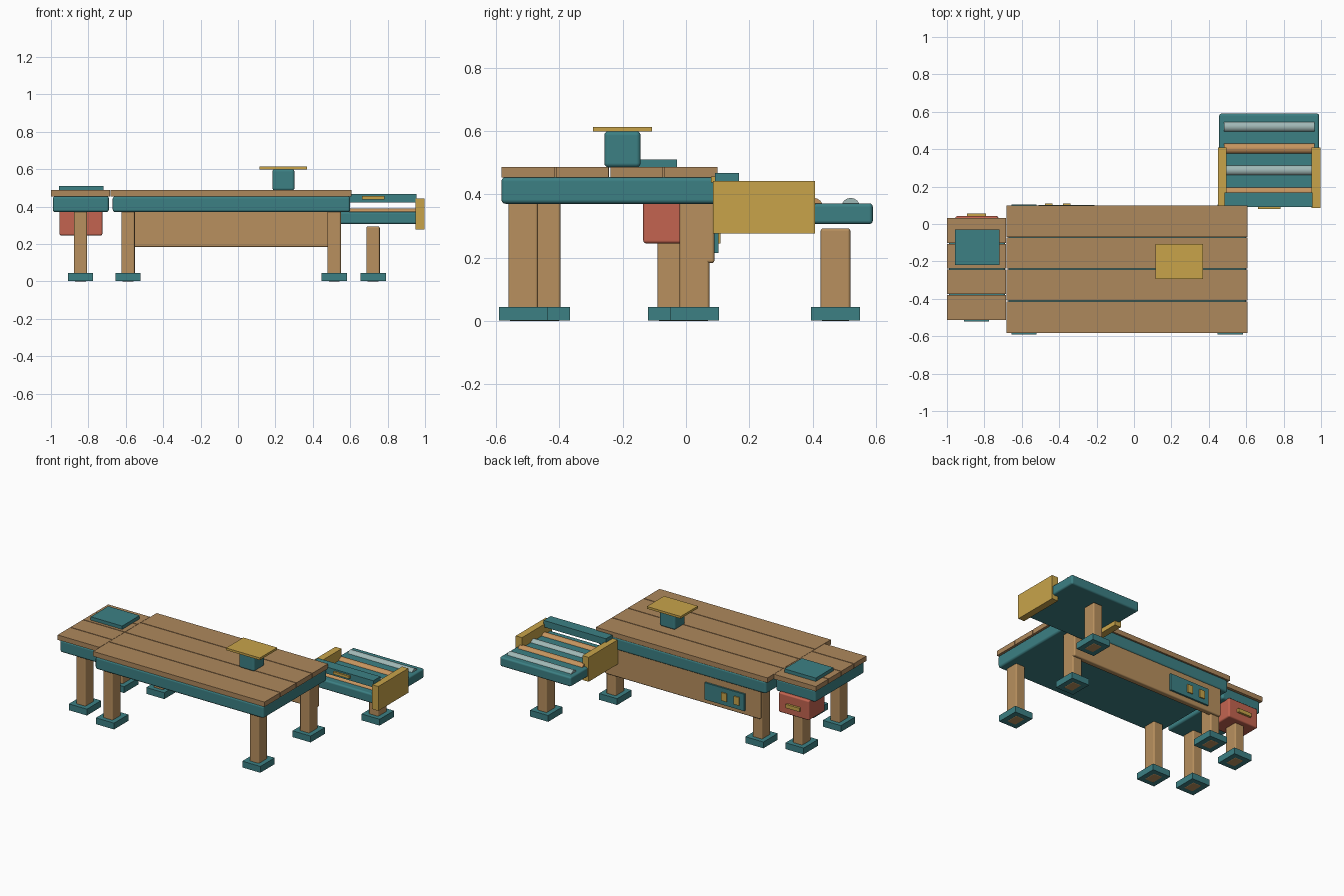
import bpy, bmesh, math
from mathutils import Matrix

if "Cube" in bpy.data.objects:
    bpy.data.objects.remove(bpy.data.objects["Cube"])


def material(name, r, g, b):
    m = bpy.data.materials.new(name)
    lin = [((c / 255 + 0.055) / 1.055) ** 2.4 for c in (r, g, b)]
    m.diffuse_color = (*lin, 1)
    m.use_nodes = True
    m.node_tree.nodes["Principled BSDF"].inputs["Base Color"].default_value = m.diffuse_color
    return m


TEAL = material("teal paint", 60, 128, 132)
WOOD = material("leg wood", 184, 144, 94)
PLANK = material("plank wood", 174, 136, 92)
YELLOW = material("mustard metal", 200, 164, 74)
RED = material("red drawer paint", 196, 100, 80)
STEEL = material("pale steel", 160, 184, 182)
COPPER = material("roller wood", 198, 148, 94)


def finish(name, bm, mat):
    me = bpy.data.meshes.new(name)
    bm.to_mesh(me)
    bm.free()
    me.materials.append(mat)
    ob = bpy.data.objects.new(name, me)
    bpy.context.collection.objects.link(ob)
    return ob


def box(name, x, y, z, mat, bevel=0.0):
    """Box from (min, max) pairs with optional rounded edges."""
    bm = bmesh.new()
    bmesh.ops.create_cube(bm, size=1)
    for v in bm.verts:
        for i, (lo, hi) in enumerate((x, y, z)):
            v.co[i] = hi if v.co[i] > 0 else lo
    ob = finish(name, bm, mat)
    if bevel:
        for p in ob.data.polygons:
            p.use_smooth = True
        mod = ob.modifiers.new("rounded edges", 'BEVEL')
        mod.width = bevel
        mod.segments = 3
        mod.harden_normals = True
    return ob


def leg(name, cx, cy, top):
    """Square post standing in a wider foot."""
    box(name, (cx - .036, cx + .036), (cy - .047, cy + .047), (0, top), WOOD, .009)
    box(name + "_foot", (cx - .068, cx + .068), (cy - .077, cy + .077), (.002, .045), TEAL)


def planks(name, x, y0, y1, count=4, gap=.005):
    w = (y1 - y0) / count
    for i in range(count):
        a = y0 + i * w
        box(f"{name}_{i + 1}", x, (a + (gap / 2 if i else 0), a + w - (gap / 2 if i < count - 1 else 0)),
            (.454, .487), PLANK)


# main table
box("main_frame", (-.67, .60), (-.583, .097), (.37, .455), TEAL, .014)
planks("main_plank", (-.683, .608), -.583, .10)
for side, cx in (("left", -.588), ("right", .514)):
    leg(f"main_front_{side}_leg", cx, -.514, .385)
    leg(f"main_back_{side}_leg", cx, .027, .385)

# side extension
box("extension_frame", (-.99, -.69), (-.505, .022), (.37, .455), TEAL, .014)
planks("extension_plank", (-1.0, -.685), -.512, .032)
leg("extension_front_leg", -.842, -.443, .385)
leg("extension_back_leg", -.842, -.043, .385)
box("extension_pad", (-.957, -.72), (-.218, -.029), (.485, .51), TEAL)

# drawer under the extension
box("drawer", (-.955, -.725), (-.135, .042), (.245, .38), RED, .01)
box("drawer_handle", (-.893, -.79), (.04, .057), (.295, .32), YELLOW)

# back apron with switch panel
box("back_apron", (-.62, .55), (.05, .09), (.183, .38), WOOD, .009)
box("switch_panel", (-.51, -.21), (.085, .102), (.215, .33), TEAL)
for i, cx in enumerate((-.455, -.36)):
    box(f"switch_{i + 1}", (cx - .02, cx + .02), (.1, .109), (.245, .30), YELLOW)

# raised block with plate
box("block", (.184, .302), (-.258, -.143), (.485, .60), TEAL, .014)
box("block_plate", (.115, .37), (-.293, -.107), (.598, .613), YELLOW)

# roller bed
box("roller_bed", (.455, .99), (.095, .59), (.306, .372), TEAL, .012)
leg("roller_bed_leg", .722, .472, .293)
for i, cy in enumerate((.17, .287, .403, .52)):
    bm = bmesh.new()
    bmesh.ops.create_cone(bm, cap_ends=True, segments=16, radius1=.029, radius2=.029, depth=.485,
                          matrix=Matrix.Translation((.723, cy, .36)) @ Matrix.Rotation(math.pi / 2, 4, 'Y'))
    for f in bm.faces:
        f.smooth = len(f.verts) == 4
    for e in bm.edges:
        e.smooth = all(len(f.verts) == 4 for f in e.link_faces)
    finish(f"roller_{i + 1}", bm, STEEL if i % 2 else COPPER)

# side guards and crossbar
for side, x in (("left", (.448, .495)), ("right", (.95, .997))):
    box(f"guard_{side}", x, (.085, .408), (.276, .442), YELLOW)
box("crossbar", (.485, .955), (.092, .168), (.422, .467), TEAL)
box("crossbar_handle", (.662, .782), (.079, .095), (.438, .456), YELLOW)
